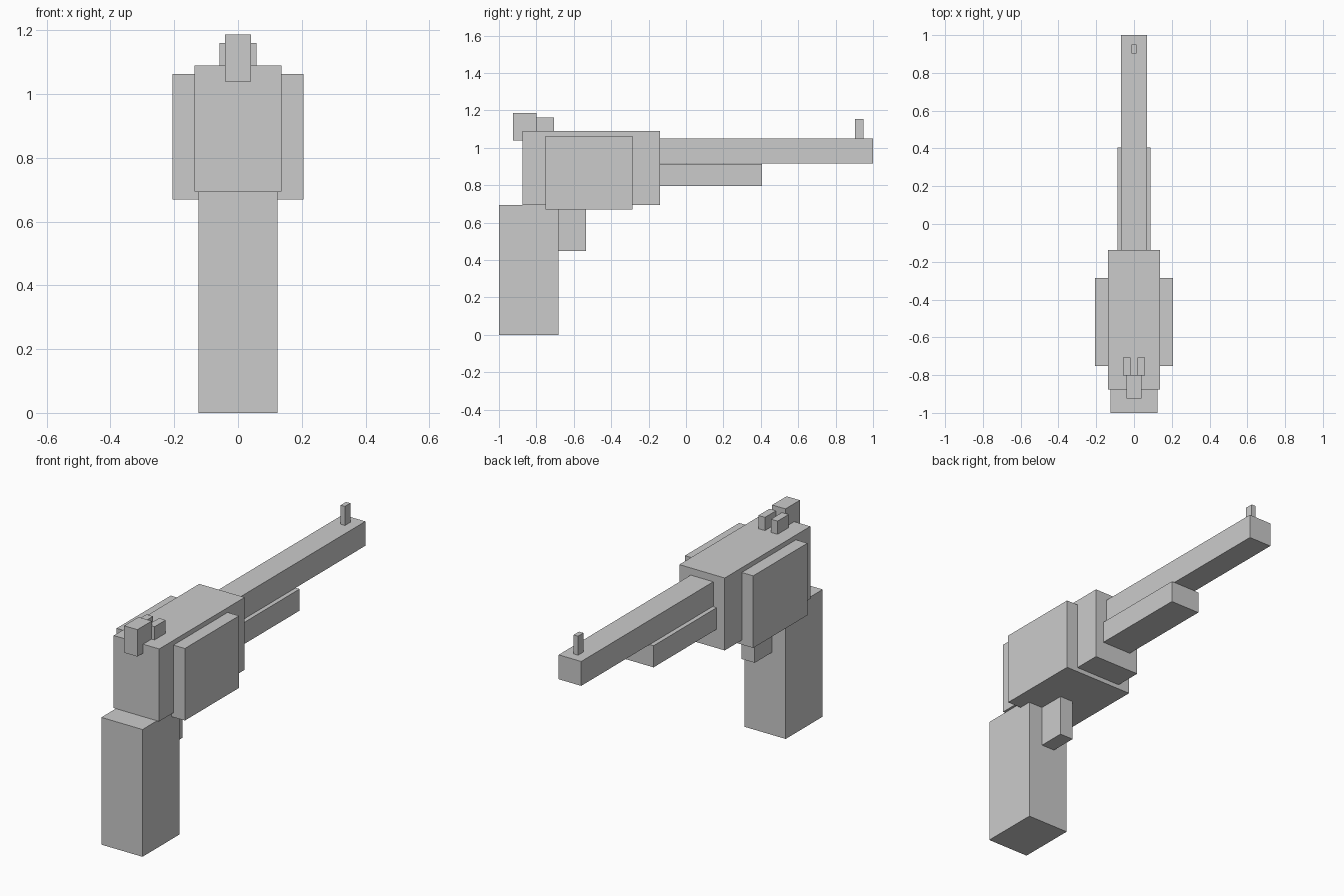
import bpy

if "Cube" in bpy.data.objects:
    bpy.data.objects.remove(bpy.data.objects["Cube"])


def box(name, x, y, z):
    """Axis-aligned block from (min, max) ranges."""
    bpy.ops.mesh.primitive_cube_add(size=1)
    ob = bpy.context.object
    ob.name = ob.data.name = name
    ranges = (x, y, z)
    for v in ob.data.vertices:
        v.co = [r[0] if c < 0 else r[1] for c, r in zip(v.co, ranges)]
    return ob


def centred(name, half_width, y, z):
    return box(name, (-half_width, half_width), y, z)


# Handle and trigger
centred("grip", 0.124, (-1.0, -0.682), (0.0, 0.694))
centred("trigger", 0.04, (-0.682, -0.535), (0.449, 0.694))

# Body with the wider drum block passing through it
centred("frame", 0.137, (-0.875, -0.138), (0.694, 1.089))
centred("drum", 0.206, (-0.752, -0.285), (0.67, 1.063))

# Barrel and the wider rail under it
centred("barrel", 0.068, (-0.138, 1.0), (0.917, 1.05))
centred("under_barrel", 0.088, (-0.138, 0.405), (0.796, 0.914))

# Hammer and front sight
centred("hammer", 0.04, (-0.924, -0.8), (1.04, 1.187))
centred("front_sight", 0.013, (0.903, 0.949), (1.05, 1.154))

# Rear sight posts, mirrored across x
rear = box("rear_sight", (0.018, 0.058), (-0.802, -0.706), (1.089, 1.161))
rear.modifiers.new("mirror", 'MIRROR')
